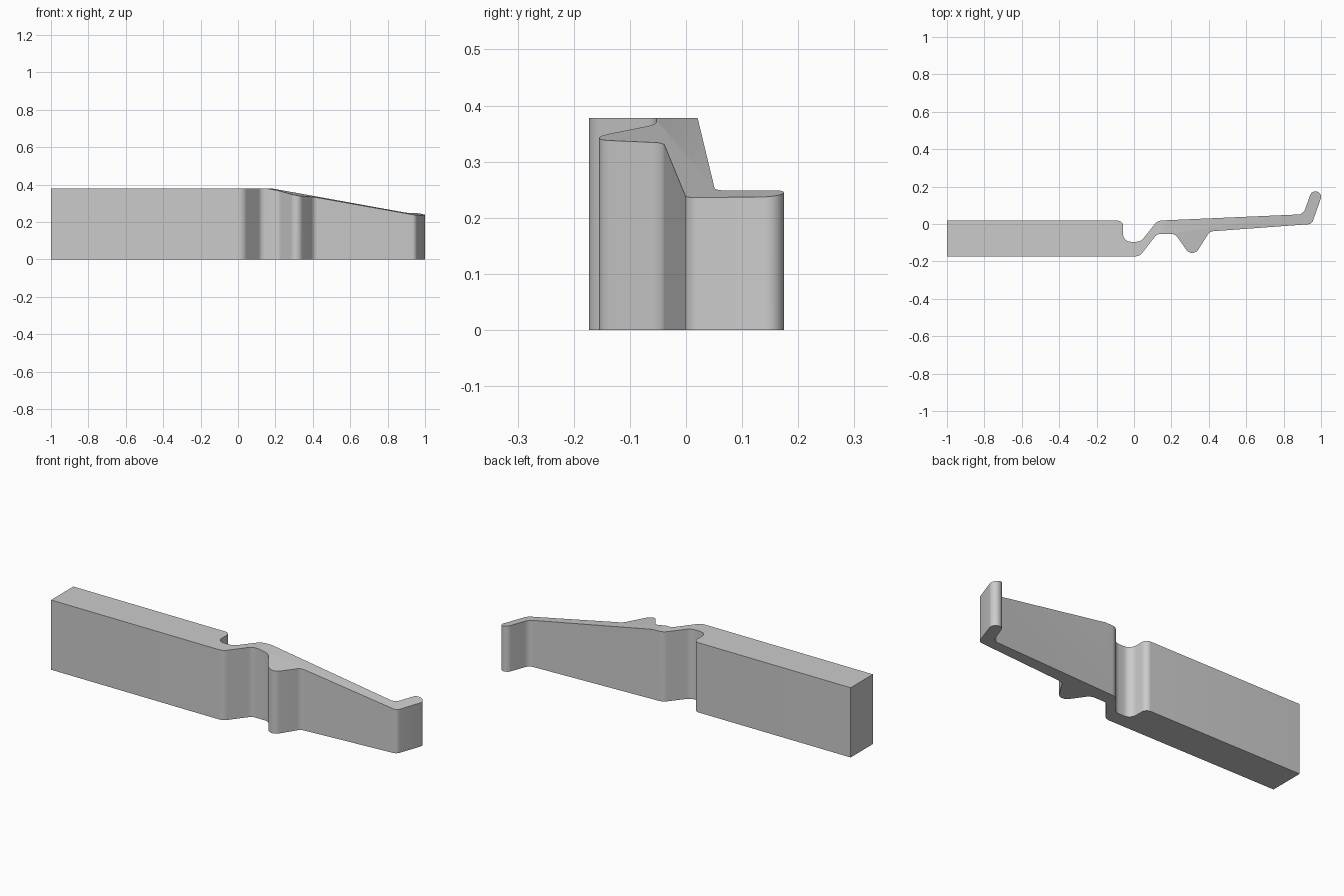
import bpy
import bmesh
import math
from mathutils import Vector

cube = bpy.data.objects.get("Cube")
if cube:
    bpy.data.objects.remove(cube, do_unlink=True)

HEIGHT = 0.378

# Plan outline: x, y, corner radius
OUTLINE = [
    (-1, 0.018, 0), (-1, -0.173, 0),
    (0.03, -0.173, 0.05), (0.123, -0.053, 0.04),      # front of the bend
    (0.22, -0.053, 0.04), (0.313, -0.185, 0.038),     # tooth
    (0.405, -0.04, 0.04), (0.951, 0, 0.03),           # front of the arm
    (1.008, 0.163, 0.0295), (0.952, 0.183, 0.0295),   # rounded tip
    (0.905, 0.052, 0.04), (0.126, 0.018, 0.05),       # back of the arm
    (0.036, -0.095, 0.05), (-0.058, -0.095, 0.04),    # slot
    (-0.058, 0.018, 0.03),
]


def rounded(corners, steps=8):
    """Return the outline with every corner replaced by an arc."""
    points = []
    for i, (x, y, r) in enumerate(corners):
        p = Vector((x, y))
        if r == 0:
            points.append(p)
            continue
        a = (Vector(corners[i - 1][:2]) - p).normalized()
        b = (Vector(corners[(i + 1) % len(corners)][:2]) - p).normalized()
        half = a.angle(b) / 2
        middle = p + (a + b).normalized() * (r / math.sin(half))
        start = (p + a * (r / math.tan(half)) - middle).normalized()
        end = (p + b * (r / math.tan(half)) - middle).normalized()
        for k in range(steps + 1):
            points.append(middle + start.slerp(end, k / steps) * r)
    return points


# Extruded clip body
bm = bmesh.new()
base = bm.faces.new([bm.verts.new((p.x, p.y, 0)) for p in rounded(OUTLINE)])
top = bmesh.ops.extrude_face_region(bm, geom=[base], use_keep_orig=True)
bmesh.ops.translate(bm, vec=(0, 0, HEIGHT),
                    verts=[g for g in top["geom"] if isinstance(g, bmesh.types.BMVert)])

# Sloping cut that tapers the arm towards its tip
bmesh.ops.bisect_plane(bm, geom=bm.verts[:] + bm.edges[:] + bm.faces[:], dist=1e-5,
                       plane_co=(0, 0, 0.411), plane_no=(0.184, -0.073, 1),
                       clear_outer=True)
bmesh.ops.holes_fill(bm, edges=[e for e in bm.edges if e.is_boundary], sides=0)
bmesh.ops.recalc_face_normals(bm, faces=bm.faces[:])

mesh = bpy.data.meshes.new("clip_arm")
bm.to_mesh(mesh)
bm.free()
body = bpy.data.objects.new("clip_arm", mesh)
bpy.context.collection.objects.link(body)

# Plain grey finish
grey = bpy.data.materials.new("plain_grey")
grey.use_nodes = True
color = (0.6, 0.6, 0.6, 1)
grey.diffuse_color = color
grey.node_tree.nodes["Principled BSDF"].inputs["Base Color"].default_value = color
mesh.materials.append(grey)

# Smooth bends, crisp edges
bpy.ops.object.select_all(action='DESELECT')
body.select_set(True)
bpy.context.view_layer.objects.active = body
bpy.ops.object.shade_smooth_by_angle(angle=math.radians(30))
